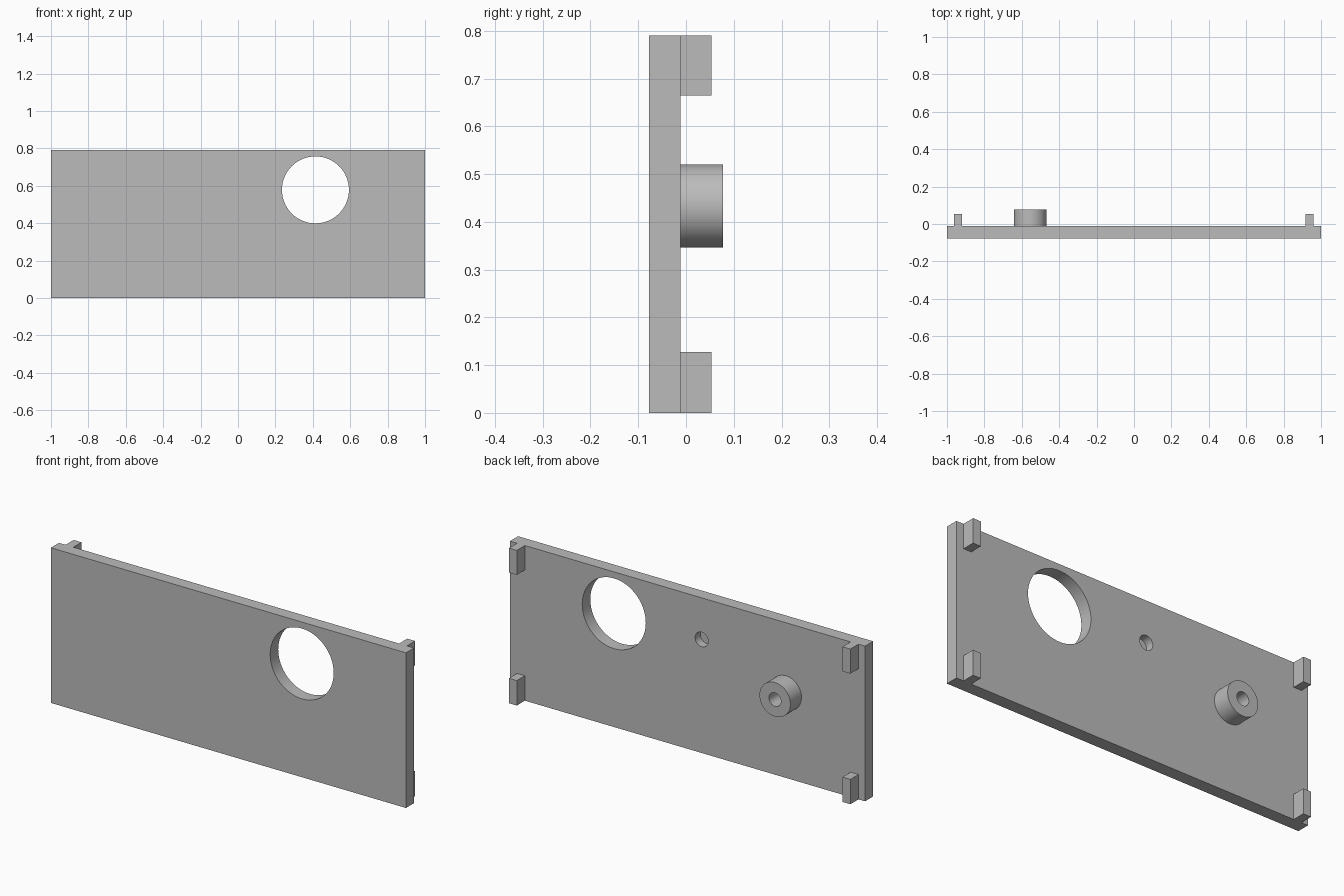
import bpy
import math

default = bpy.data.objects.get("Cube")
if default:
    bpy.data.objects.remove(default, do_unlink=True)

grey = bpy.data.materials.new("plain grey")
grey.use_nodes = True
COLOUR = (0.5, 0.5, 0.5, 1)
grey.diffuse_color = COLOUR
grey.node_tree.nodes["Principled BSDF"].inputs["Base Color"].default_value = COLOUR

FRONT, BACK = -0.077, -0.012     # plate faces
TAB_END, BOSS_END = 0.053, 0.077
HEIGHT = 0.79


def finish(name):
    ob = bpy.context.object
    ob.name = name
    ob.data.materials.append(grey)
    return ob


def box(name, x, y, z):
    """Box from (low, high) ranges on each axis."""
    ranges = (x, y, z)
    bpy.ops.mesh.primitive_cube_add(size=1, location=[(a + b) / 2 for a, b in ranges])
    bpy.context.object.scale = [b - a for a, b in ranges]
    bpy.ops.object.transform_apply(location=False, rotation=False)
    return finish(name)


def rod(name, x, z, radius, y0, y1):
    """Cylinder running front to back."""
    bpy.ops.mesh.primitive_cylinder_add(
        vertices=64, radius=radius, depth=y1 - y0,
        location=(x, (y0 + y1) / 2, z), rotation=(math.pi / 2, 0, 0))
    return finish(name)


def cut(target, x, z, radius, y0, y1):
    """Drill a round hole in the target."""
    cutter = rod("hole_cutter", x, z, radius, y0, y1)
    cutter.hide_render = True
    bpy.context.view_layer.objects.active = target
    mod = target.modifiers.new("hole", "BOOLEAN")
    mod.operation = "DIFFERENCE"
    mod.solver = "EXACT"
    mod.object = cutter
    bpy.ops.object.modifier_apply(modifier=mod.name)
    bpy.data.objects.remove(cutter, do_unlink=True)


def smooth(ob):
    bpy.ops.object.select_all(action="DESELECT")
    ob.select_set(True)
    bpy.context.view_layer.objects.active = ob
    bpy.ops.object.shade_smooth_by_angle(angle=math.radians(30))


# Panel with a large window, a blind locating hole and the bore's lower end
BOSS = (-0.555, 0.433)
panel = box("panel", (-1, 1), (FRONT, BACK), (0, HEIGHT))
cut(panel, 0.414, 0.578, 0.179, FRONT - 0.1, BACK + 0.1)
cut(panel, -0.08, 0.578, 0.037, BACK - 0.042, BACK + 0.1)
cut(panel, *BOSS, 0.034, BACK - 0.042, BACK + 0.1)
smooth(panel)

# Hollow boss on the back
boss = rod("boss", *BOSS, 0.087, BACK, BOSS_END)
cut(boss, *BOSS, 0.034, BACK - 0.1, BOSS_END + 0.1)
smooth(boss)

# Corner tabs on the back
for side, x in (("right", (-0.963, -0.919)), ("left", (0.916, 0.96))):
    for level, z in (("lower", (0, 0.127)), ("upper", (0.665, HEIGHT))):
        box(f"{level}_{side}_tab", x, (BACK, TAB_END), z)
